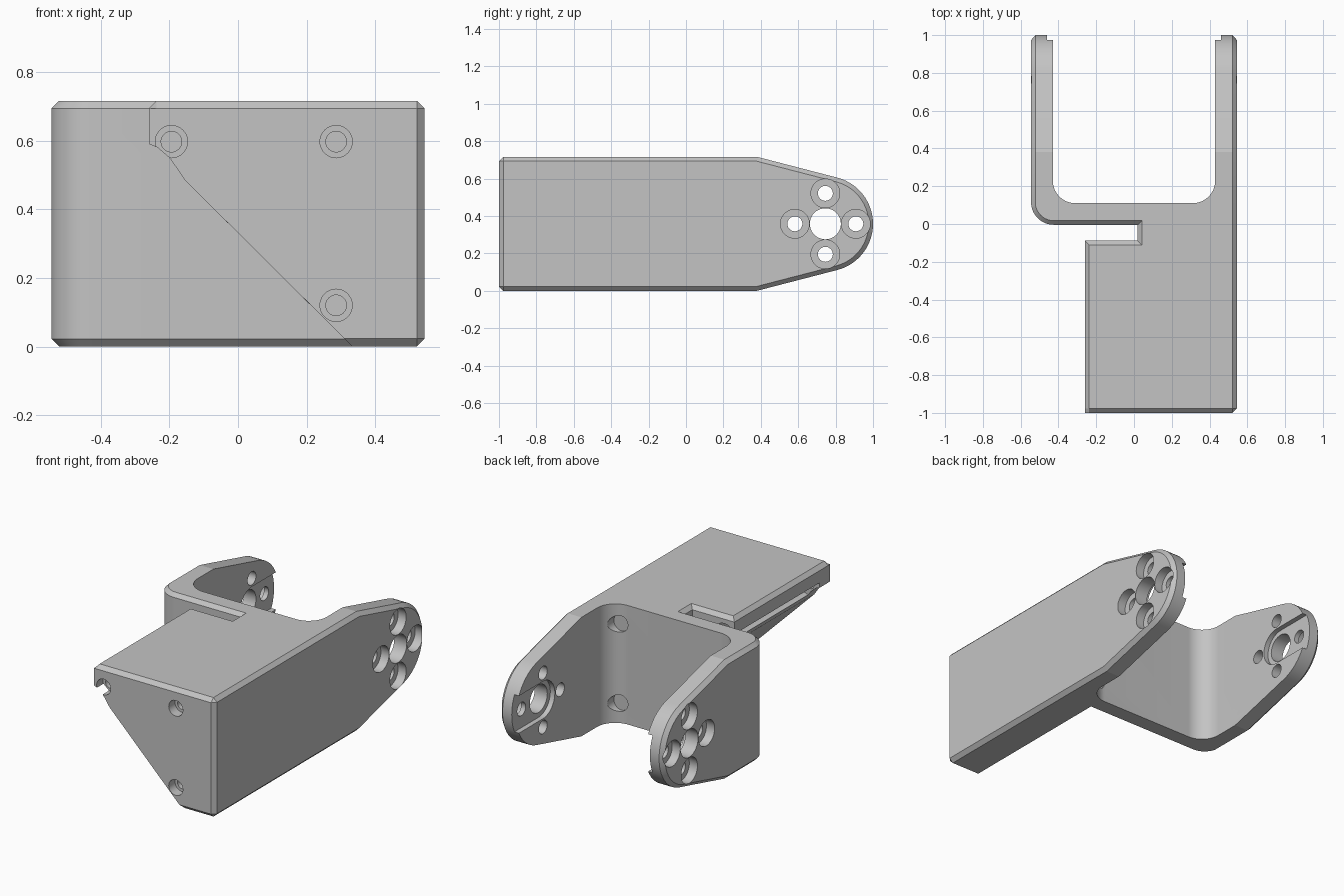
import bpy
import bmesh
from math import cos, sin, radians
from mathutils import Vector

cube = bpy.data.objects.get("Cube")
if cube:
    bpy.data.objects.remove(cube)

H, W = 0.716, 0.544             # height, half width
XI, YI, YO = 0.43, 0.11, -0.004  # inner faces of the arms and back wall, outer face of back wall
CH = 0.023                      # chamfer
PIVOT_Y, PIVOT_Z = 0.745, H / 2

grey = bpy.data.materials.new("plain grey")
grey.use_nodes = True
grey.diffuse_color = (0.55, 0.55, 0.55, 1)
grey.node_tree.nodes["Principled BSDF"].inputs["Base Color"].default_value = grey.diffuse_color


def arc(cx, cy, r, a0, a1, n=16):
    angles = [radians(a0 + (a1 - a0) * i / n) for i in range(n + 1)]
    return [(cx + r * cos(a), cy + r * sin(a)) for a in angles]


def inset(pts, d):
    """Mitred inset of a convex counter-clockwise outline."""
    out = []
    for i, p in enumerate(pts):
        a, b, c = Vector(pts[i - 1]), Vector(p), Vector(pts[(i + 1) % len(pts)])
        e, f = (b - a).normalized(), (c - b).normalized()
        n = Vector((-e.y - f.y, e.x + f.x)).normalized()
        q = b + n * d / n.dot(Vector((-e.y, e.x)))
        out.append((q.x, q.y))
    return out


def loft(name, axis, stations):
    """Solid through matching outlines, each set at a place along an axis."""
    place = {"x": lambda t, u, v: (t, u, v),
             "y": lambda t, u, v: (u, t, v),
             "z": lambda t, u, v: (u, v, t)}[axis]
    bm = bmesh.new()
    rings = [[bm.verts.new(place(t, u, v)) for u, v in pts] for t, pts in stations]
    n = len(rings[0])
    for lo, hi in zip(rings, rings[1:]):
        for i in range(n):
            j = (i + 1) % n
            bm.faces.new((lo[i], lo[j], hi[j], hi[i]))
    bm.faces.new(rings[0])
    bm.faces.new(rings[-1])
    bmesh.ops.remove_doubles(bm, verts=bm.verts, dist=1e-5)
    bmesh.ops.recalc_face_normals(bm, faces=bm.faces)
    mesh = bpy.data.meshes.new(name)
    bm.to_mesh(mesh)
    bm.free()
    mesh.materials.append(grey)
    ob = bpy.data.objects.new(name, mesh)
    bpy.context.collection.objects.link(ob)
    return ob


def rod(axis, u, v, r, t0, t1):
    pts = arc(u, v, r, 0, 360, 40)[:-1]
    return loft("cutter", axis, [(t0, pts), (t1, pts)])


def combine(ob, other, operation="DIFFERENCE"):
    bpy.context.view_layer.objects.active = ob
    mod = ob.modifiers.new("combine", "BOOLEAN")
    mod.operation, mod.object, mod.solver = operation, other, "EXACT"
    bpy.ops.object.modifier_apply(modifier=mod.name)
    bpy.data.objects.remove(other)


# Yoke: tapered side outline with chamfered outer faces
side = [(-0.05, 0), (0.38, 0)] + arc(PIVOT_Y, PIVOT_Z, 0.255, -75.2, 75.2, 28) + [(0.38, H), (-0.05, H)]
small = inset(side, CH)
bracket = loft("bracket", "x", [(-W, small), (CH - W, side), (W - CH, side), (W, small)])

# Round the back wall into the right arm, with chamfered top and bottom edges
e = 0.001
plan = arc(-W - e + 0.12, YO + 0.12, 0.12, 180, 270) + [(0.7, YO), (0.7, 1.2), (-W - e, 1.2)]
plan_small = inset(plan, CH)
combine(bracket, loft("footprint", "z", [(-e, plan_small), (CH - e, plan),
                                        (H + e - CH, plan), (H + e, plan_small)]), "INTERSECT")

# Space between the arms
r = 0.12
gap = arc(r - XI, YI + r, r, 180, 270) + arc(XI - r, YI + r, r, 270, 360) + [(XI, 1.2), (-XI, 1.2)]
combine(bracket, loft("gap", "z", [(-0.1, gap), (H + 0.1, gap)]))

# Mounting block with a sloping underside and a chamfered front
foot = 0.333
section = [(foot, 0), (W - CH, 0), (W, CH), (W, H - CH), (W - CH, H), (CH - 0.26, H), (-0.26, H - CH),
           (-0.26, 0.59), (-0.235, 0.58), (-0.2, 0.55), (-0.175, 0.515), (-0.155, 0.485)]
front = [(min(x, W - CH), min(max(z, CH), H - CH)) for x, z in section]
front[0] = (foot - CH, CH)
block = loft("mounting_block", "y", [(-1, front), (CH - 1, section), (0.05, section)])

# Slot behind the block, flared at the top
slot = [(-0.5, -0.088), (0.019, -0.088), (0.019, 0.2), (-0.5, 0.2)]
wide = inset(slot, -CH)
wider = inset(slot, -CH - 0.05)
combine(block, loft("slot", "z", [(-0.1, slot), (H - CH, slot), (H, wide), (H + 0.05, wider)]))

# Counterbored screw holes in the front
for x, z in ((-0.194, 0.597), (0.286, 0.597), (0.286, 0.12)):
    combine(block, rod("y", x, z, 0.03, -1.1, -0.4))
    combine(block, rod("y", x, z, 0.047, -1.1, -0.94))

# Screw access channel that opens through the slope
combine(block, rod("y", -0.194, 0.597, 0.07, -0.9, 0.0))

combine(bracket, block, "UNION")

# Tool reliefs in the inner corner
for z in (0.12, 0.597):
    combine(bracket, rod("y", 0.36, z, 0.05, 0.1, 0.4))

# Arm ends: horn recess, centre hole and ring of counterbored holes
for s in (-1, 1):
    hr = 0.112
    horn = arc(PIVOT_Y, PIVOT_Z, hr, 90, 270, 20) + [(1.1, PIVOT_Z - hr), (1.1, PIVOT_Z + hr)]
    combine(bracket, loft("horn_recess", "x", [(s * (XI - 0.1), horn), (s * (XI + 0.03), horn)]))
    combine(bracket, rod("x", PIVOT_Y, PIVOT_Z, 0.083, s * 0.3, s * 0.7))
    for y, z in ((0.163, 0), (-0.163, 0), (0, 0.163), (0, -0.163)):
        combine(bracket, rod("x", PIVOT_Y + y, PIVOT_Z + z, 0.04, s * 0.3, s * 0.7))
        combine(bracket, rod("x", PIVOT_Y + y, PIVOT_Z + z, 0.077, s * 0.49, s * 0.7))

bpy.ops.object.select_all(action="DESELECT")
bracket.select_set(True)
bpy.context.view_layer.objects.active = bracket
bpy.ops.object.shade_smooth_by_angle(angle=radians(12))
